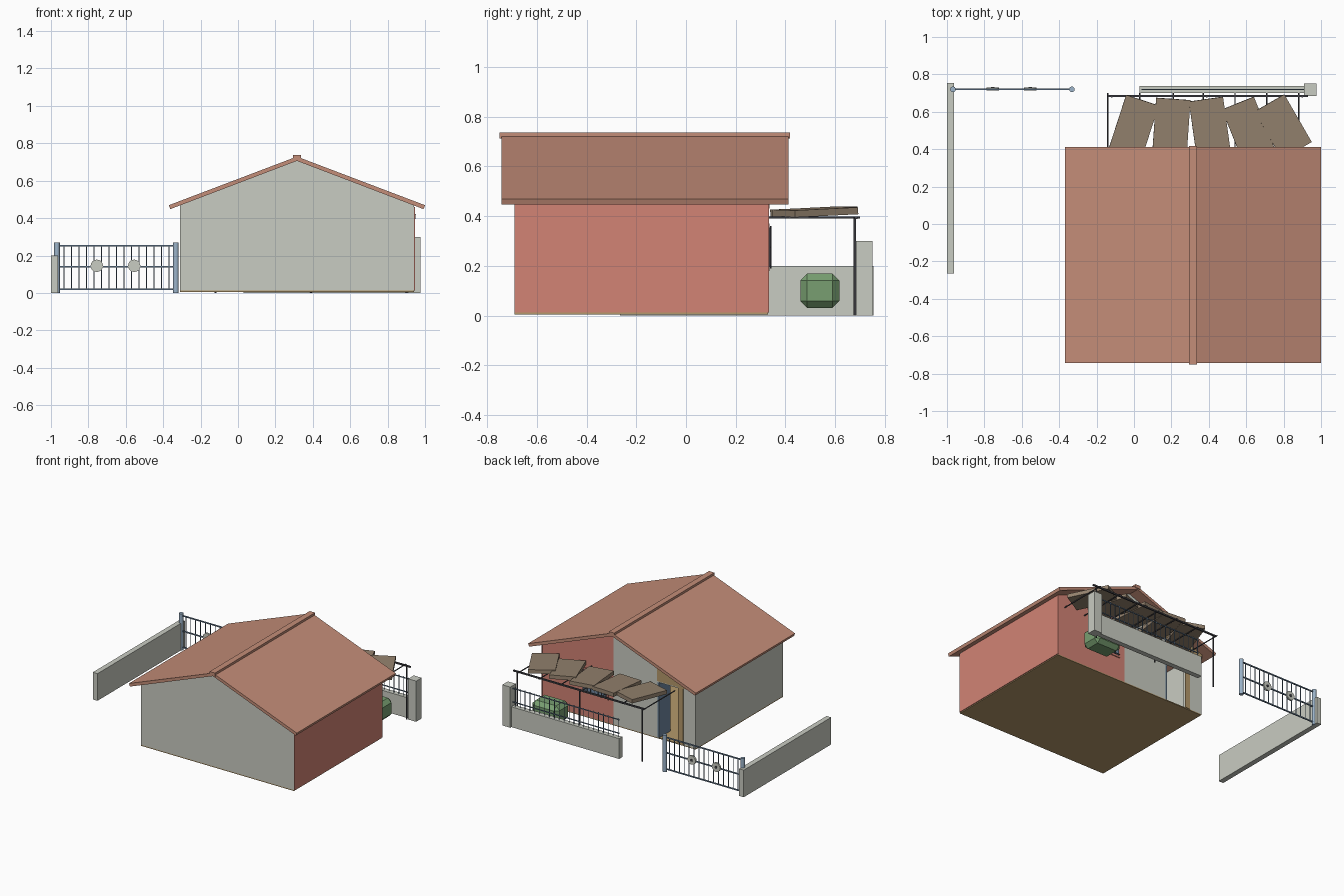
import bpy, bmesh, math
from mathutils import Vector, Matrix

if "Cube" in bpy.data.objects:
    bpy.data.objects.remove(bpy.data.objects["Cube"])


def material(name, hex_code):
    rgb = [int(hex_code[i:i + 2], 16) / 255 for i in (0, 2, 4)]
    col = [c / 12.92 if c < 0.04 else ((c + 0.055) / 1.055) ** 2.4 for c in rgb] + [1]
    m = bpy.data.materials.new(name)
    m.use_nodes = True
    m.diffuse_color = col
    bsdf = m.node_tree.nodes["Principled BSDF"]
    bsdf.inputs["Base Color"].default_value = col
    bsdf.inputs["Roughness"].default_value = 0.9
    return m


plaster = material("grey plaster", "c9ccc2")
red = material("red wall", "d28375")
tile = material("roof tile", "c48d78")
steel = material("pale blue steel", "9cb4ca")
slate_blue = material("slate blue", "7088a0")
iron = material("dark iron", "46464c")
slab_brown = material("brown slab", "94826e")
wood = material("tan wood", "b5996b")
leaf = material("green leaf", "789f71")


def finish(bm, name, mat):
    bmesh.ops.recalc_face_normals(bm, faces=bm.faces)
    me = bpy.data.meshes.new(name)
    bm.to_mesh(me)
    bm.free()
    me.materials.append(mat)
    ob = bpy.data.objects.new(name, me)
    bpy.context.collection.objects.link(ob)
    return ob


def add_box(bm, x, y, z):
    """Box from three (low, high) ranges."""
    lo, hi = Vector((x[0], y[0], z[0])), Vector((x[1], y[1], z[1]))
    mat = Matrix.Translation((lo + hi) / 2) @ Matrix.Diagonal((*(hi - lo), 1))
    bmesh.ops.create_cube(bm, size=1, matrix=mat)


def box(name, mat, x, y, z):
    bm = bmesh.new()
    add_box(bm, x, y, z)
    return finish(bm, name, mat)


def add_rod(bm, a, b, r, sides=8):
    a, b = Vector(a), Vector(b)
    turn = (b - a).to_track_quat('Z', 'Y').to_matrix().to_4x4()
    bmesh.ops.create_cone(bm, cap_ends=True, segments=sides, radius1=r, radius2=r,
                          depth=(b - a).length, matrix=Matrix.Translation((a + b) / 2) @ turn)


def rod(name, mat, a, b, r, sides=8):
    bm = bmesh.new()
    add_rod(bm, a, b, r, sides)
    return finish(bm, name, mat)


def prism(name, mat, profile, y0, y1):
    """Extrude an (x, z) outline along y."""
    bm = bmesh.new()
    face = bm.faces.new([bm.verts.new((x, y0, z)) for x, z in profile])
    new = bmesh.ops.extrude_face_region(bm, geom=[face])["geom"]
    bmesh.ops.translate(bm, vec=(0, y1 - y0, 0),
                        verts=[v for v in new if isinstance(v, bmesh.types.BMVert)])
    return finish(bm, name, mat)


# Hollow house with thin walls and an open entrance at the back
RIDGE, LEFT, RIGHT, BASE, THICK = 0.315, 0.94, -0.31, 0.012, 0.02
FRONT, BACK = -0.69, 0.33
INNER = BACK - THICK


def wall(name, mat, x0, x1, y0, y1, z0=BASE):
    """Upright wall that follows the underside of the roof."""
    xs = [x1] + [RIDGE] * (x0 < RIDGE < x1) + [x0]
    top = [(x, 0.707 - 0.38 * abs(x - RIDGE)) for x in xs]
    return prism(name, mat, [(x0, z0), (x1, z0)] + top, y0, y1)


wall("front_wall", plaster, RIGHT, LEFT, FRONT, FRONT + THICK)
wall("right_wall", plaster, RIGHT, RIGHT + THICK, FRONT + THICK, BACK)
wall("left_wall", red, LEFT - THICK, LEFT, FRONT + THICK, BACK)
wall("back_red_wall", red, 0.36, LEFT - THICK, INNER, BACK)
wall("back_grey_wall", plaster, 0, 0.36, INNER, BACK)
wall("entrance_side_wall", plaster, RIGHT + THICK, -0.17, INNER, BACK)
wall("entrance_lintel", plaster, -0.17, 0, INNER, BACK, 0.42)
wall("entrance_gable_board", wood, RIGHT, 0, BACK, BACK + 0.006, 0.43)
box("entrance_door_post", wood, (-0.21, -0.17), (INNER, BACK + 0.004), (BASE, 0.43))
box("entrance_open_door", slate_blue, (-0.012, 0), (0.2, BACK), (BASE, 0.42))
box("red_side_cladding", red, (LEFT, LEFT + 0.005), (FRONT, BACK + 0.005), (BASE, 0.46))
box("floor", wood, (RIGHT, LEFT), (FRONT, BACK), (0.005, BASE))

# Rear window with a bar grille
box("window_frame", red, (0.4, 0.62), (BACK, BACK + 0.006), (0.18, 0.37))
box("window_pane", slate_blue, (0.415, 0.605), (BACK + 0.006, BACK + 0.009), (0.195, 0.355))
bm = bmesh.new()
for i in range(7):
    add_rod(bm, (0.42 + i * 0.03, BACK + 0.012, 0.19), (0.42 + i * 0.03, BACK + 0.012, 0.36), 0.003, 6)
for z in (0.2, 0.275, 0.35):
    add_rod(bm, (0.41, BACK + 0.012, z), (0.61, BACK + 0.012, z), 0.003, 6)
finish(bm, "window_grille", iron)

# Roof slopes and ridge cap
for side, word in ((1, "left"), (-1, "right")):
    edge = RIDGE + side * 0.685
    prism(f"roof_{word}", tile,
          [(RIDGE, 0.706), (RIDGE, 0.729), (edge, 0.469), (edge - side * 0.008, 0.448)],
          -0.743, 0.413)
box("ridge_cap", tile, (RIDGE - 0.022, RIDGE + 0.022), (-0.75, 0.418), (0.712, 0.737))

# Garden walls and pillar
box("side_garden_wall", plaster, (-1, -0.962), (-0.265, 0.755), (0, 0.2))
box("back_garden_wall", plaster, (0.03, 0.93), (0.7, 0.737), (0, 0.15))
box("corner_pillar", plaster, (0.91, 0.975), (0.685, 0.75), (0, 0.3))

# Railing on the back garden wall
bm = bmesh.new()
for z in (0.18, 0.28):
    add_box(bm, (0.04, 0.92), (0.717, 0.723), (z - 0.003, z + 0.003))
for i in range(22):
    add_rod(bm, (0.05 + i * 0.04, 0.72, 0.15), (0.05 + i * 0.04, 0.72, 0.29), 0.0025, 6)
finish(bm, "wall_railing", slate_blue)

# Gate with round posts, rails, bars and two rosettes
for x, word in ((-0.968, "right"), (-0.332, "left")):
    rod(f"gate_post_{word}", steel, (x, 0.72, 0), (x, 0.72, 0.27), 0.015, 16)
bm = bmesh.new()
for z in (0.02, 0.14, 0.253):
    add_box(bm, (-0.96, -0.34), (0.716, 0.724), (z - 0.004, z + 0.004))
for i in range(15):
    add_rod(bm, (-0.93 + i * 0.04, 0.72, 0.02), (-0.93 + i * 0.04, 0.72, 0.25), 0.003, 6)
finish(bm, "gate_grille", slate_blue)
for i, x in enumerate((-0.755, -0.555)):
    rod(f"gate_rosette_{i + 1}", plaster, (x, 0.715, 0.145), (x, 0.729, 0.145), 0.033, 20)
    rod(f"gate_rosette_hub_{i + 1}", iron, (x, 0.729, 0.145), (x, 0.733, 0.145), 0.01, 12)

# Pergola frame
bm = bmesh.new()
for x in (-0.12, 0.39, 0.9):
    add_rod(bm, (x, 0.68, 0), (x, 0.68, 0.395), 0.005)
add_box(bm, (-0.14, 0.93), (0.679, 0.69), (0.388, 0.398))
for x in (-0.14, 0.03, 0.21, 0.37, 0.54, 0.71, 0.88):
    add_rod(bm, (x, BACK, 0.394), (x, 0.7, 0.394), 0.004)
finish(bm, "pergola_frame", iron)

# Loose pergola slabs: centre x, centre y, turn in degrees
slabs = [(0, 0.522, -18), (0.2, 0.522, -4), (0.405, 0.522, 8),
         (0.61, 0.51, 22), (0.797, 0.52, 30)]
for i, (x, y, turn) in enumerate(slabs):
    ob = box(f"pergola_slab_{i + 1}", slab_brown, (-0.092, 0.092), (-0.147, 0.147), (-0.014, 0.014))
    ob.location = (x, y, 0.417)
    ob.rotation_euler = (math.radians(2.5), math.radians(1), math.radians(turn))

# Clipped bush
bush = box("bush", leaf, (0.62, 0.84), (0.46, 0.617), (0.03, 0.17))
bevel = bush.modifiers.new("chamfer", 'BEVEL')
bevel.width = 0.028
bevel.segments = 1

# Smooth shading on round parts only
bpy.ops.object.select_all(action='DESELECT')
for ob in bpy.context.collection.objects:
    if ob.name.startswith(("gate", "pergola_frame", "wall_railing", "window_grille")):
        ob.select_set(True)
        bpy.context.view_layer.objects.active = ob
bpy.ops.object.shade_smooth_by_angle(angle=math.radians(50))
bpy.ops.object.select_all(action='DESELECT')
